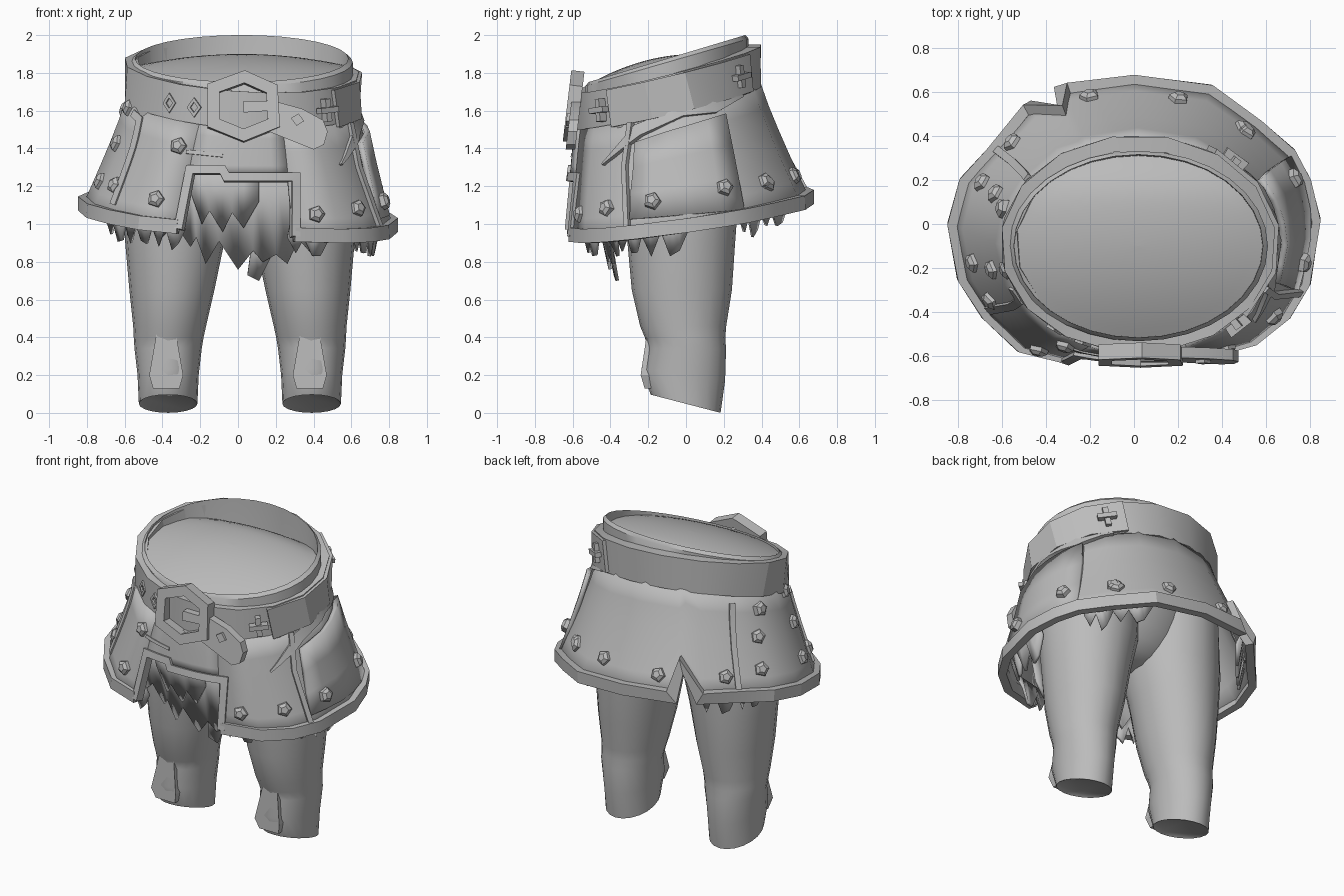
import bpy, bmesh, math, random
from mathutils import Vector as V
from mathutils.bvhtree import BVHTree

if "Cube" in bpy.data.objects:
    bpy.data.objects.remove(bpy.data.objects["Cube"])

random.seed(4)
GREY = bpy.data.materials.new("plain grey")
GREY.diffuse_color = (0.5, 0.5, 0.5, 1)
GREY.use_nodes = True
GREY.node_tree.nodes["Principled BSDF"].inputs["Base Color"].default_value = GREY.diffuse_color


def make(name, verts, faces, solid=0, angle=35):
    me = bpy.data.meshes.new(name)
    me.from_pydata([tuple(v) for v in verts], [], faces)
    bm = bmesh.new()
    bm.from_mesh(me)
    bmesh.ops.remove_doubles(bm, verts=bm.verts, dist=1e-5)
    bmesh.ops.recalc_face_normals(bm, faces=bm.faces)
    bm.to_mesh(me)
    bm.free()
    me.materials.append(GREY)
    ob = bpy.data.objects.new(name, me)
    bpy.context.collection.objects.link(ob)
    bpy.context.view_layer.objects.active = ob
    ob.select_set(True)
    bpy.ops.object.shade_smooth_by_angle(angle=math.radians(angle))
    ob.select_set(False)
    if solid:
        mod = ob.modifiers.new("thickness", 'SOLIDIFY')
        mod.thickness, mod.offset = solid, 0
    return ob


def loft(name, rings, cap=False, **kw):
    n = len(rings[0])
    faces = [(r*n+i, r*n+(i+1) % n, (r+1)*n+(i+1) % n, (r+1)*n+i)
             for r in range(len(rings)-1) for i in range(n)]
    if cap:
        faces += [tuple(range(n)), tuple(range((len(rings)-1)*n, len(rings)*n))]
    return make(name, [v for r in rings for v in r], faces, **kw)


def grid(cols):
    m = len(cols[0])
    return [v for c in cols for v in c], [(i*m+j, i*m+j+1, (i+1)*m+j+1, (i+1)*m+j)
                                          for i in range(len(cols)-1) for j in range(m-1)]


def strip(name, P, N, w, t0, t1, closed=False):
    """Rectangular band along a path, with mitred corners; w may vary per point."""
    P, N, n = [V(p) for p in P], [V(q).normalized() for q in N], len(P)
    w = w if isinstance(w, list) else [w]*n
    verts = []
    for i in range(n):
        dirs = []
        if closed or i > 0:
            dirs.append(N[i].cross(P[i]-P[i-1]).normalized())
        if closed or i < n-1:
            dirs.append(N[i].cross(P[(i+1) % n]-P[i]).normalized())
        a, b = dirs[0], dirs[-1]
        B = (a+b)/max(0.6, 1+a.dot(b))*w[i]/2
        verts += [P[i]+B+N[i]*t0, P[i]+B+N[i]*t1, P[i]-B+N[i]*t1, P[i]-B+N[i]*t0]
    faces = [(i*4+k, i*4+(k+1) % 4, (i+1) % n*4+(k+1) % 4, (i+1) % n*4+k)
             for i in range(n if closed else n-1) for k in range(4)]
    if not closed:
        faces += [(0, 1, 2, 3), (n*4-4, n*4-3, n*4-2, n*4-1)]
    return make(name, verts, faces, angle=25)


def prism(name, pts, front, back):
    n = len(pts)
    verts = [(x, front(z), z) for x, z in pts] + [(x, back(z), z) for x, z in pts]
    make(name, verts, [tuple(range(n)), tuple(range(n, 2*n))] +
         [(i, (i+1) % n, n+(i+1) % n, n+i) for i in range(n)], angle=20)


# Skirt: hem outline, each point joined to the waist ellipse; third value lifts the hem
HEM = [(.3, -.61), (.55, -.54), (.7, -.42), (.79, -.27), (.835, .02), (.79, .2), (.72, .33),
       (.57, .46), (.35, .62), (0, .665), (-.33, .62), (-.37, .6, .17), (-.48, .54),
       (-.66, .33), (-.78, .2), (-.835, 0), (-.79, -.25), (-.68, -.42), (-.52, -.57), (-.32, -.62)]
FRONT = [HEM[-1], (-.2, -.63), (-.07, -.64), (.1, -.64), (.2, -.63), HEM[0]]


def hem_point(h):
    return V((h[0], h[1], 1.02+.14*h[1]-.07*h[0]))


def belt_z(x, y):
    return 1.74+.26*y-.06*x


def column(h, stop=None):
    lo, a = hem_point(h), math.atan2(h[1]/.65, h[0]/.84)
    hi = V((.02+.6*math.cos(a), -.1+.48*math.sin(a), 0))
    hi.z = belt_z(hi.x, hi.y)-.085
    lo = V((lo.x*.98, lo.y*.98, lo.z))
    if len(h) > 2:
        stop = lo.z+h[2]
    end = 1 if stop is None else (hi.z-stop)/(hi.z-lo.z)
    power = 1.12 if h[1] > -.5 else .85
    col = []
    for k in range(6):
        t = end*k/5
        p = hi.lerp(lo, t**power)
        p.z = hi.z+(lo.z-hi.z)*t
        col.append(p)
    return col


main = [column(h) for h in HEM]
make("skirt", *grid(main), solid=.025)
make("skirt_front_yoke", *grid([column(h, 1.26) for h in FRONT]), solid=.025)
surface = BVHTree.FromPolygons(*grid(main+[column(h) for h in FRONT[1:]]))


def onto(view, a, z):
    """Point and outward normal on the skirt, seen from one side."""
    d = {'front': V((0, 1, 0)), 'back': V((0, -1, 0)), 'right': V((-1, 0, 0)), 'left': V((1, 0, 0))}[view]
    o = -3*d + V((0, 0, z)) + (V((a, 0, 0)) if d.x == 0 else V((0, a, 0)))
    p, n, _, _ = surface.ray_cast(o, d)
    if p is None:
        p, n, _, _ = surface.find_nearest(o+d*2.4)
    return p, (n if n.dot(d) < 0 else -n)


def seam(name, view, pts, w, t=.025):
    w = w if isinstance(w, list) else [w]*len(pts)
    path, widths = [], []
    for i in range(len(pts)-1):
        for k in range(4 if i < len(pts)-2 else 5):
            (a, z), (b, y), u = pts[i], pts[i+1], k/4
            path.append(onto(view, a+(b-a)*u, z+(y-z)*u)[0])
            widths.append(w[i]+(w[i+1]-w[i])*u)
    strip(name, path, [(p.x/.7, p.y/.42, .25) for p in path], widths, -.02, t)


# Trim along hem and front opening
strip("hem_trim", [c[-1]+V((c[-1].x*.02, c[-1].y*.02, .03)) for c in main],
      [(h[0]/.7, h[1]/.42, 0) for h in HEM], .075, -.04, .012)
seam("opening_trim", 'front', [(-.31, .97), (-.25, 1.285), (-.08, 1.285), (-.06, 1.245),
                               (.3, 1.245), (.3, .93)], .045, .03)

# Panel seams, slashes and the overlapping side flap
seam("right_front_seam", 'right', [(-.28, 1.53), (-.31, 1.3), (-.3, .98)], .03, .035)
seam("left_back_seam", 'left', [(.2, 1.66), (.27, 1.4), (.33, 1.16)], .035)
seam("left_front_seam", 'left', [(-.33, 1.6), (-.36, 1.4), (-.38, 1.1)], .04)
seam("yoke_stitch", 'front', [(-.27, 1.38), (-.08, 1.36)], .02, .02)
seam("side_slash", 'right', [(-.42, 1.31), (-.24, 1.49), (-.02, 1.585), (.14, 1.61), (.28, 1.67)],
     [.01, .07, .045, .06, .01], .035)
flap = []
for f in range(6):
    u = f/5
    top, low = (-.26+.44*u, 1.42+.15*u), (-.29+.59*u, 1.02+.05*u)
    flap.append([p+n*(.04-.03*k/3) for k in range(4) for p, n in
                 [onto('right', top[0]+(low[0]-top[0])*k/3, top[1]+(low[1]-top[1])*k/3)]])
make("side_flap", *grid(flap), solid=.03)

# Five-sided studs
STUDS = {'front': [(-.43, 1.13), (-.31, 1.41), (.41, 1.05), (-.64, 1.2)],
         'right': [(-.41, 1.08), (-.17, 1.11), (.19, 1.18), (.42, 1.21)],
         'left': [(.18, 1.27), (.13, 1.45), (.07, 1.6), (-.17, 1.22), (-.2, 1.42), (-.2, 1.61)],
         'back': [(-.2, 1.25), (.2, 1.25), (-.54, 1.25), (.5, 1.22)]}
sv, sf = [], []
for view, spots in STUDS.items():
    for a, z in spots:
        p, n = onto(view, a, z)
        if view == 'right' and -.3 < a < .3:
            p = p+n*.025
        q, b = n.to_track_quat('Z', 'Y'), len(sv)
        for r, h in ((.048, 0), (.045, .03), (.024, .045)):
            sv += [p+q @ V((r*math.cos(k*math.tau/5), r*math.sin(k*math.tau/5), h)) for k in range(5)]
        sf += [(b+r*5+k, b+r*5+(k+1) % 5, b+r*5+5+(k+1) % 5, b+r*5+5+k) for r in (0, 1) for k in range(5)]
        sf.append(tuple(range(b+10, b+15)))
make("studs", sv, sf, angle=10)


# Belt with overlapping end, loops and holes
def belt_path(a):
    x, y = .02+.605*math.cos(a), -.09+.475*math.sin(a)
    return V((x, y, belt_z(x, y))), V((math.cos(a)/.6, math.sin(a)/.47, 0)).normalized()


def belt_part(name, degs, w, t0, t1, closed=False):
    pn = [belt_path(math.radians(d)) for d in degs]
    strip(name, [p for p, _ in pn], [n for _, n in pn], w, t0, t1, closed)


belt_part("belt", [i*22.5+11.25 for i in range(16)], .215, -.05, .02, True)
belt_part("belt_overlap", [-38, -12, 12, 35, 58], .2, .015, .04)
for i, d in enumerate((-45, 47)):
    belt_part("belt_loop_%d" % i, [d-1.6, d+1.6], .12, .01, .055)
    belt_part("belt_loop_bar_%d" % i, [d-5.5, d+5.5], .03, .02, .07)
for i, d in enumerate((-128, -114)):
    p, n = belt_path(math.radians(d))
    u, s = V((0, 0, 1)), n.cross(V((0, 0, 1)))
    strip("belt_eyelet_%d" % i, [p+u*.04, p+s*.03, p-u*.04, p-s*.03], [n]*4, .015, 0, .025, True)


# Buckle, prong and hanging belt tip
def lean(off):
    return lambda z: -.58+.12*(z-1.62)-off


HEX = [(-.13, 1.715), (.035, 1.775), (.18, 1.71), (.19, 1.53), (.03, 1.465), (-.13, 1.53)]
strip("buckle", [(x, lean(0)(z), z) for x, z in HEX], [(0, -1, .12)]*6, .062, -.02, .05, True)
prism("buckle_prong", [(.03, 1.65), (.17, 1.65), (.17, 1.6), (.03, 1.59)], lean(.045), lean(0))
prism("belt_tip", [(.16, 1.66), (.34, 1.61), (.45, 1.55), (.475, 1.49), (.455, 1.42), (.4, 1.395), (.16, 1.49)],
      lean(.03), lean(-.02))
prism("belt_tip_rivet", [(.28, 1.56), (.32, 1.585), (.35, 1.545), (.31, 1.52)], lean(.045), lean(0))

# Body: hips, waistband rim and the domed surface inside it
N = 32
hips, dome = [], []
for k in range(11):
    a, f = k/10*math.pi/2*.999, 1-k/10.01
    s, ring, inner = math.cos(a)**.6, [], []
    for i in range(N):
        c, d = math.cos(math.tau*i/N), math.sin(math.tau*i/N)
        rim = 1.906+.3*(-.1+.415*d)
        ring.append((.02+.565*s*c, -.1+.415*s*d, rim+(1.04-rim)*math.sin(a)))
        x, y = .565*f*c, -.1+.415*f*d
        inner.append((.02+x, y, 1.9-.5*(y-.05)**2-.2*x*x-1.1*max(0, y-.1)**2))
    hips.append(ring)
    dome.append(inner)
loft("hips", hips, cap=False, angle=60)
loft("inner_dome", dome, angle=60)
loft("waistband", [[(.02+s*(p[0]-.02), -.1+s*(p[1]+.1), p[2]-d) for p in hips[0]]
                   for s, d in ((1, 0), (1.04, .02), (1.04, .2))], angle=40)

# Legs with knee pads: height, centre x, centre y, radius x, radius y
LEG = [(1.4, .3, -.04, .29, .33), (1.1, .315, -.03, .295, .305), (.9, .335, -.025, .262, .285),
       (.65, .35, -.022, .225, .265), (.46, .362, -.015, .193, .228), (.4, .367, -.005, .185, .213),
       (.34, .37, .005, .178, .207), (.2, .37, -.015, .162, .222), (.06, .37, -.002, .155, .185)]
for side, name in ((-1, "left"), (1, "right")):
    dx = .01 if side > 0 else -.01
    rings = []
    for z, cx, cy, rx, ry in LEG:
        ring = []
        for i in range(20):
            c = math.tau*i/20
            y = cy+ry*math.sin(c)
            tilt = -.26*y*max(0, 1-(z-.06)/.3)
            ring.append((side*(cx+rx*math.cos(c))+dx*2*(side > 0), y, (.048 if z < .1 else z)+tilt))
        rings.append(ring)
    rings.append([(side*.37+dx+(x-side*.37-dx)*.85, y*.85, z+.012) for x, y, z in rings[-1]])
    loft(name+"_leg", rings, cap=True, angle=45)
    kx = side*.37+dx
    prism(name+"_knee_pad", [(kx-.05, .43), (kx+.05, .43), (kx+.09, .2), (kx+.07, .13), (kx-.07, .13), (kx-.09, .2)],
          lambda z: -.24+.15*max(0, z-.2)+.3*max(0, .2-z), lambda z: -.1)


# Ragged cloth: fringe clusters inside the hem and the front apron
def ragged(name, tops, lows):
    make(name, *grid([[t, l] for t, l in zip(tops, lows)]), solid=.018, angle=10)


for s in (0, 2, 3, 6, 7, 12, 13, 16, 17, 18):
    a, b = hem_point(HEM[s]), hem_point(HEM[s+1])
    tops, lows = [], []
    for k in range(6):
        p = a.lerp(b, k/5)
        drop = random.uniform(.05, .11) if k in (1, 3, 4) else -.015
        if k == 3:
            drop += .02
        tops.append(V((p.x*.92, p.y*.91, p.z+.1)))
        lows.append(V((p.x*.87, p.y*.86, p.z-drop)))
    ragged("hem_fringe_%d" % s, tops, lows)
APRON = [(-.4, .93), (-.33, 1.0), (-.25, .88), (-.22, .93), (-.17, .79), (-.1, .91), (0, .76), (.08, .86), (.13, .8),
         (.2, .84), (.26, .79), (.32, .92), (.4, .83), (.46, .93)]


def drape(x, z, off=0):
    return (x, -.52+.35*x*x+.22*(1.3-z)-off, z)


ragged("front_apron", [drape(x, 1.3) for x, z in APRON], [drape(x, z) for x, z in APRON])
TORN = [(-.25, 1.17), (-.19, 1.0), (-.15, 1.07), (-.08, .96), (-.03, 1.06), (.03, .98), (.11, 1.12)]
ragged("apron_upper_layer", [drape(x, 1.3, .022) for x, z in TORN], [drape(x, z, .022) for x, z in TORN])
ragged("apron_long_scrap", [drape(x, .95, -.02) for x in (.08, .14, .2)],
       [drape(x, z, -.02) for x, z in ((.05, .73), (.11, .7), (.18, .84))])
